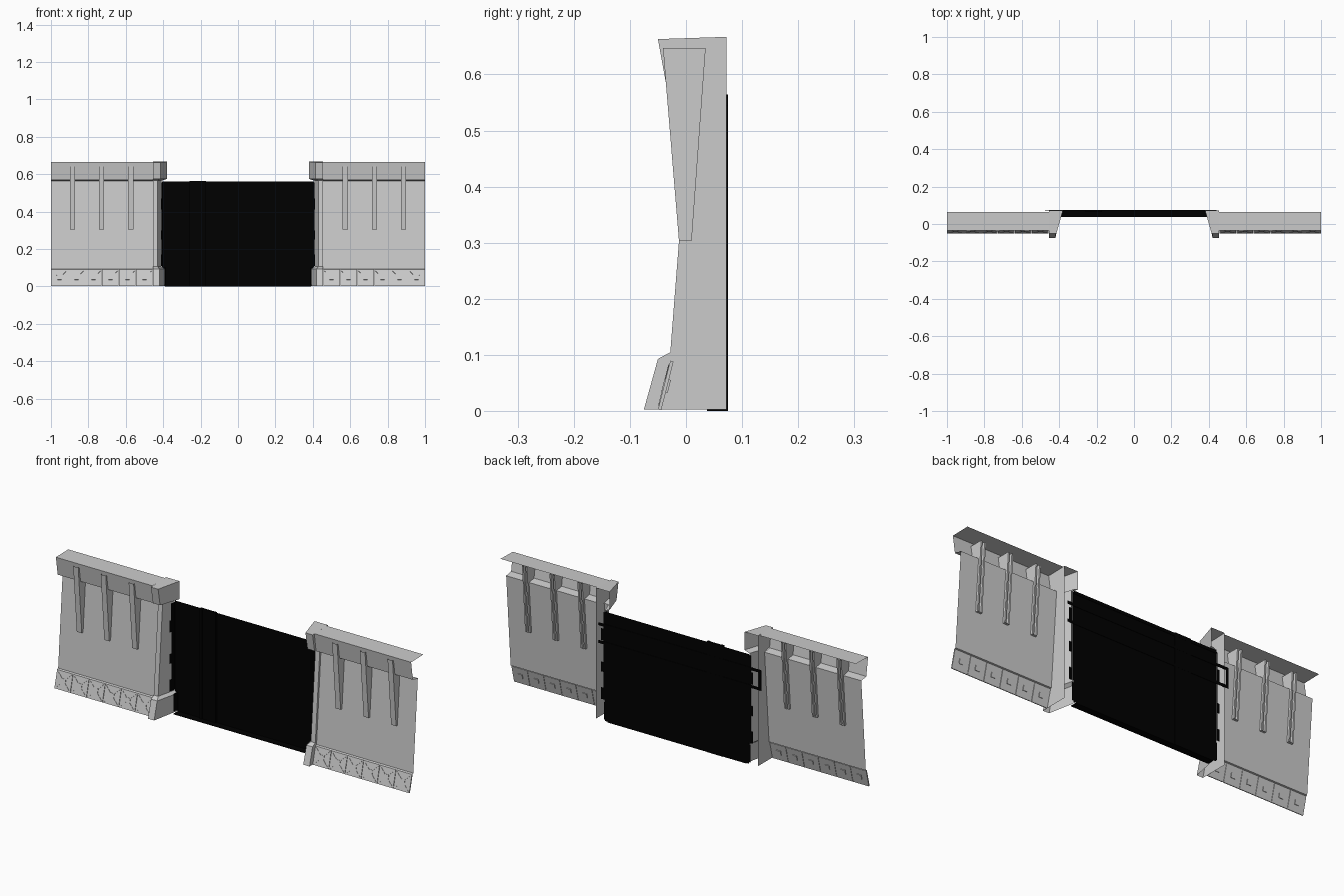
import bpy, bmesh
from mathutils import Vector

if "Cube" in bpy.data.objects:
    bpy.data.objects.remove(bpy.data.objects["Cube"])

black = bpy.data.materials.new("black_gate")
black.diffuse_color = (0.0, 0.0, 0.0, 1)
black.use_nodes = True
black.node_tree.nodes["Principled BSDF"].inputs["Base Color"].default_value = black.diffuse_color


def finish(bm, name, mat=None):
    bmesh.ops.recalc_face_normals(bm, faces=bm.faces[:])
    me = bpy.data.meshes.new(name)
    bm.to_mesh(me)
    bm.free()
    ob = bpy.data.objects.new(name, me)
    bpy.context.collection.objects.link(ob)
    if mat:
        me.materials.append(mat)
    return ob


def loft(bm, rows):
    """Quads between successive rows of points."""
    grid = [[bm.verts.new(p) for p in r] for r in rows]
    for a, b in zip(grid, grid[1:]):
        for i in range(len(a) - 1):
            bm.faces.new((a[i], a[i + 1], b[i + 1], b[i]))
    return grid


def prism(bm, prof, x0, x1):
    """Solid (y, z) profile extruded along x."""
    g = loft(bm, [[(x, y, z) for y, z in prof + prof[:1]] for x in (x0, x1)])
    for r in g:
        bm.faces.new(r[:-1])
    bmesh.ops.remove_doubles(bm, verts=bm.verts[:], dist=1e-6)


def box(bm, x0, x1, y0, y1, z0, z1):
    prism(bm, [(y0, z0), (y1, z0), (y1, z1), (y0, z1)], x0, x1)


# Sloping plinth frame: u along x, v up the slope (0..1), d outward offset
P0, P1 = Vector((0, -0.05, 0.003)), Vector((0, -0.028, 0.09))
OUT = Vector((0, -0.97, 0.245))


def slope(s, u, v, d):
    p = P0.lerp(P1, v) + OUT * d
    return (s * u, p.y, p.z)


def slab(bm, s, uv, d0, d1):
    """Flat outline on the plinth slope, thickened from d0 to d1."""
    lo, hi = ([bm.verts.new(slope(s, u, v, d)) for u, v in uv] for d in (d0, d1))
    bm.faces.new(lo)
    bm.faces.new(hi)
    n = len(uv)
    for i in range(n):
        j = (i + 1) % n
        bm.faces.new((lo[i], lo[j], hi[j], hi[i]))


for s, side in ((-1, "left"), (1, "right")):
    # Wall sheet: bent profile with overhanging cornice, open behind
    bm = bmesh.new()
    prof = [(-0.028, 0.09), (-0.018, 0.093), (0.018, 0.563), (-0.022, 0.57),
            (-0.036, 0.664), (0.063, 0.666)]
    loft(bm, [[(s * x, y, z) for y, z in prof] for x in (0.455, 1.0)])
    finish(bm, f"wall_{side}")

    # Tapered channel ribs passing through the wall, open at the back
    bm = bmesh.new()
    for x in (0.573, 0.73, 0.885):
        c, h = s * x, 0.014
        rows = loft(bm, [[(c - h, yb, z), (c - h, yf, z), (c + h, yf, z), (c + h, yb, z)]
                         for z, yf, yb in ((0.303, -0.0125, 0.01), (0.647, -0.041, 0.035))])
        bm.faces.new(rows[0])
        # inner walls of the channel
        for k in (-1, 1):
            loft(bm, [[(c + k * h, yb, z), (c + k * 0.006, yb, z), (c + k * 0.006, yb - 0.02, z)]
                      for z, yb in ((0.303, 0.01), (0.647, 0.035))])
    finish(bm, f"wall_ribs_{side}")

    # Plinth of six tiles with a square stud and crossed battens
    bm = bmesh.new()
    w = 0.545 / 6
    for i in range(6):
        a, b = 0.455 + i * w, 0.455 + (i + 1) * w
        c = (a + b) / 2
        slab(bm, s, [(a + .001, 0), (b - .001, 0), (b - .001, 1), (a + .001, 1)], -0.006, 0)
        slab(bm, s, [(c - .012, .37), (c + .012, .37), (c + .012, .63), (c - .012, .63)],
             -0.0095, 0.002)
        for p, q in ((a + .008, b - .008), (b - .008, a + .008)):
            slab(bm, s, [(p - .0015, .08), (p + .0015, .08), (q + .0015, .92), (q - .0015, .92)],
                 -0.001, 0.0015)
    finish(bm, f"plinth_tiles_{side}")

    # Gate pillar: straight U-shaped channel with splayed jamb, base and head
    bm = bmesh.new()
    levels = [(0.003, -0.075, 0.42, 0.392), (0.093, -0.05, 0.42, 0.392),
              (0.105, -0.028, 0.43, 0.408), (0.565, 0.008, 0.43, 0.408),
              (0.575, -0.034, 0.415, 0.38), (0.663, -0.05, 0.415, 0.38)]
    g = loft(bm, [[(s * 0.455, 0.072, z), (s * 0.455, yf, z), (s * xf, yf, z),
                   (s * xb, 0.072, z)] for z, yf, xf, xb in levels])
    g[-1][0].co.z = g[-1][3].co.z = 0.667
    bm.faces.new(g[-1])
    finish(bm, f"pillar_{side}")

    # Notched black guide: jamb lining plus teeth reaching behind the jamb
    bm = bmesh.new()
    for z0, z1, y, tooth in ((0.01, 0.10, 0.045, 0.412), (0.11, 0.17, 0.037, 0.428),
                             (0.17, 0.25, 0.05, 0.415), (0.25, 0.30, 0.037, 0.428),
                             (0.30, 0.41, 0.05, 0.415), (0.41, 0.47, 0.037, 0.428),
                             (0.47, 0.555, 0.045, 0.415)):
        xb = 0.388 if z1 < 0.105 else 0.404
        xf = xb + (0.072 - y) * 0.21
        loft(bm, [[(s * xf, y, z), (s * xb, 0.071, z), (s * tooth, 0.071, z)]
                  for z in (z0, z1)])
    finish(bm, f"gate_guide_{side}", black)

# Gate sheet with a sill flange turned forward
bm = bmesh.new()
box(bm, -0.39, 0.39, 0.037, 0.073, 0.0, 0.003)
loft(bm, [[(x, 0.072, z) for z in (0.003, 0.56)] for x in (-0.405, 0.405)])
finish(bm, "gate_panel", black)

# Cross rails and the latch bracket at their end
bm = bmesh.new()
for z in (0.40, 0.49):
    box(bm, -0.475, 0.44, 0.0725, 0.075, z - 0.007, z + 0.007)
box(bm, -0.405, 0.405, 0.0725, 0.075, 0.545, 0.56)
box(bm, -0.475, -0.462, 0.0725, 0.075, 0.407, 0.483)
finish(bm, "gate_rails", black)

# Vertical strap with raised edges
bm = bmesh.new()
box(bm, -0.26, -0.17, 0.067, 0.0745, 0.0, 0.564)
for x in (-0.26, -0.182):
    box(bm, x, x + 0.012, 0.063, 0.075, 0.0, 0.564)
finish(bm, "gate_strap", black)
